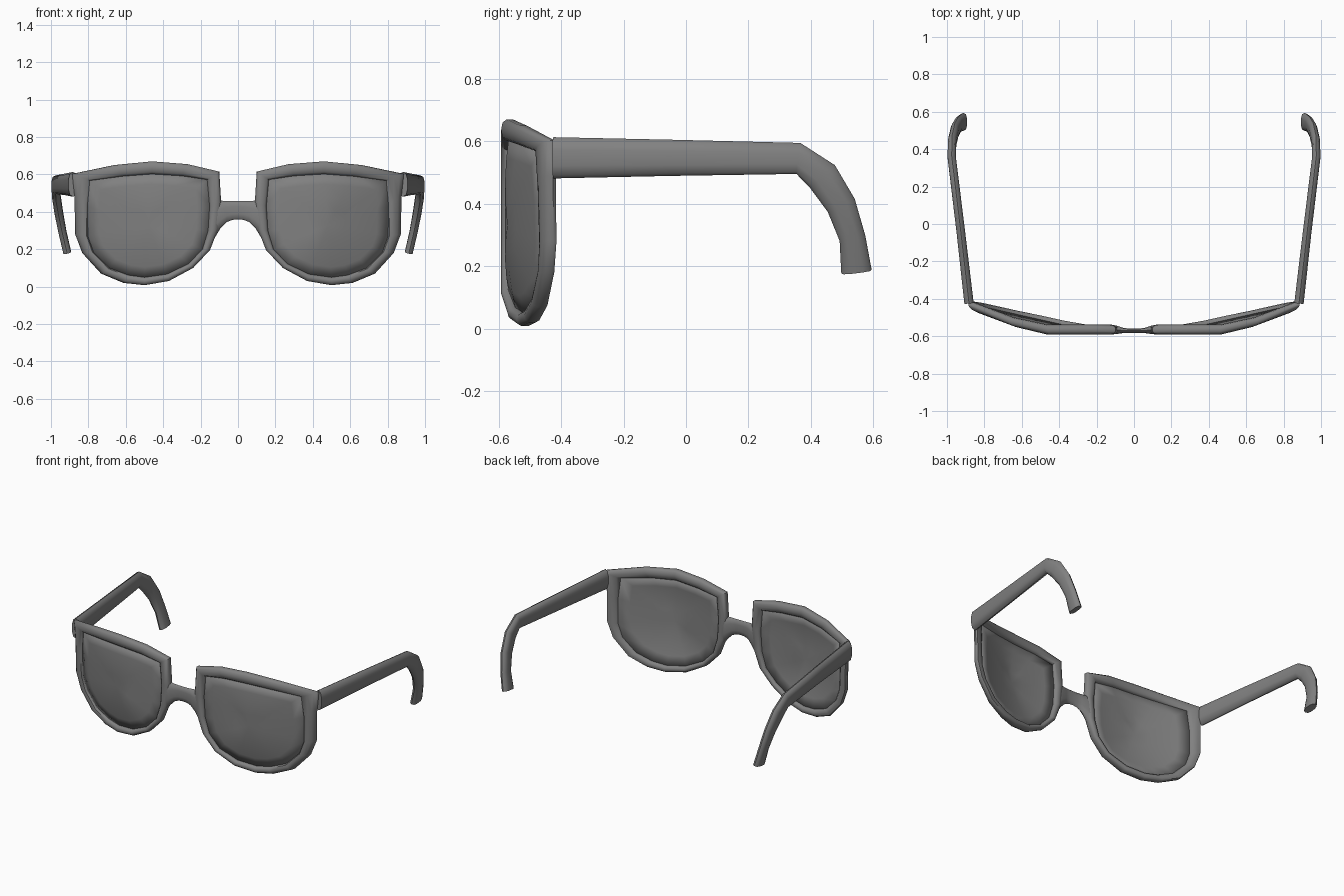
import bpy, bmesh, math
from mathutils import Vector

if "Cube" in bpy.data.objects:
    bpy.data.objects.remove(bpy.data.objects["Cube"], do_unlink=True)


def material(name, value):
    m = bpy.data.materials.new(name)
    m.use_nodes = True
    colour = (value, value, value, 1)
    m.diffuse_color = colour
    m.node_tree.nodes["Principled BSDF"].inputs["Base Color"].default_value = colour
    return m


GREY = material("grey plastic", 0.22)
SIDES = 10


def finish(name, bm, angle=50):
    bmesh.ops.recalc_face_normals(bm, faces=bm.faces)
    mesh = bpy.data.meshes.new(name)
    bm.to_mesh(mesh)
    bm.free()
    mesh.materials.append(GREY)
    ob = bpy.data.objects.new(name, mesh)
    bpy.context.collection.objects.link(ob)
    bpy.ops.object.select_all(action='DESELECT')
    ob.select_set(True)
    bpy.context.view_layer.objects.active = ob
    bpy.ops.object.shade_smooth_by_angle(angle=math.radians(angle))
    return ob


def loft(name, rings, closed=False):
    """Skin a list of point rings, joined end to end or capped."""
    bm = bmesh.new()
    loops = [[bm.verts.new(p) for p in ring] for ring in rings]
    pairs = list(zip(loops, loops[1:]))
    if closed:
        pairs.append((loops[-1], loops[0]))
    for a, b in pairs:
        for i in range(len(a)):
            j = (i + 1) % len(a)
            bm.faces.new((a[i], a[j], b[j], b[i]))
    if not closed:
        bm.faces.new(loops[0])
        bm.faces.new(loops[-1])
    return finish(name, bm)


def oval(centre, u, v, power=0.8):
    """Rounded section spanned by the half axes u and v."""
    def soft(t):
        return math.copysign(abs(t) ** power, t)
    angles = [math.tau * (k + 0.5) / SIDES for k in range(SIDES)]
    return [centre + u * soft(math.cos(a)) + v * soft(math.sin(a)) for a in angles]


def interp(x, pts):
    if x <= pts[0][0]:
        return pts[0][1]
    for (x0, y0), (x1, y1) in zip(pts, pts[1:]):
        if x <= x1:
            return y0 + (y1 - y0) * (x - x0) / (x1 - x0)
    return pts[-1][1]


# Wrap of the front: brow bends late, lower rim bends early
BROW = [(0.46, -0.565), (0.66, -0.52), (0.89, -0.43)]
LOWER = [(0.28, -0.565), (0.87, -0.433)]


def on_front(x, z):
    t = min(max((z - 0.2) / 0.4, 0), 1)
    return Vector((x, interp(x, LOWER) * (1 - t) + interp(x, BROW) * t, z))


# Rim stations: outer x, z and inner x, z
RIM = [(0.10, 0.615, 0.165, 0.572), (0.27, 0.655, 0.30, 0.592),
       (0.46, 0.67, 0.46, 0.602), (0.66, 0.65, 0.62, 0.59),
       (0.885, 0.603, 0.795, 0.567), (0.872, 0.49, 0.808, 0.43),
       (0.868, 0.28, 0.805, 0.27), (0.83, 0.18, 0.775, 0.185),
       (0.73, 0.07, 0.69, 0.10), (0.61, 0.02, 0.59, 0.062),
       (0.50, 0.008, 0.50, 0.05), (0.37, 0.03, 0.38, 0.067),
       (0.24, 0.10, 0.265, 0.122), (0.15, 0.195, 0.19, 0.20),
       (0.105, 0.31, 0.16, 0.30), (0.09, 0.45, 0.152, 0.43)]

# Temple stations: x, y, z, half height, half thickness
TEMPLE = [(0.882, -0.425, 0.547, 0.066, 0.026), (0.925, -0.05, 0.547, 0.058, 0.024),
          (0.975, 0.36, 0.545, 0.05, 0.023), (0.972, 0.437, 0.487, 0.054, 0.023),
          (0.958, 0.497, 0.395, 0.048, 0.023), (0.938, 0.533, 0.29, 0.042, 0.022),
          (0.913, 0.546, 0.182, 0.049, 0.022)]


def flip(points, s):
    return [Vector((p.x * s, p.y, p.z)) for p in points]


def rim(side, s):
    rings = []
    for ox, oz, ix, iz in RIM:
        a, b = on_front(ox, oz), on_front(ix, iz)
        depth = Vector((0.25 * (ox > 0.6), 1, 0)).normalized() * 0.027
        rings.append(flip(oval((a + b) / 2, (a - b) * 0.52, depth), s))
    loft(side + "_rim", rings, closed=True)


def lens(side, s):
    # Domed sheet shrinking from the inner rim to its centre
    bm = bmesh.new()
    edge = [on_front(ix, iz) for _, _, ix, iz in RIM]
    mid = on_front(0.48, 0.33)
    loops = []
    for k in (1.02, 0.8, 0.55, 0.28):
        bulge = Vector((0, -0.035 * (1 - k * k), 0))
        ring = [mid + (p - mid) * k + bulge for p in edge]
        loops.append([bm.verts.new(p) for p in flip(ring, s)])
    tip = bm.verts.new(flip([mid + Vector((0, -0.035, 0))], s)[0])
    for a, b in zip(loops, loops[1:]):
        for i in range(len(a)):
            j = (i + 1) % len(a)
            bm.faces.new((a[i], a[j], b[j], b[i]))
    for i, v in enumerate(loops[-1]):
        bm.faces.new((v, loops[-1][(i + 1) % len(edge)], tip))
    ob = finish(side + "_lens", bm)
    mod = ob.modifiers.new("thickness", 'SOLIDIFY')
    mod.thickness = 0.008
    mod.offset = 0


def temple(side, s):
    rings = []
    centres = [Vector(t[:3]) for t in TEMPLE]
    for i, (x, y, z, h, w) in enumerate(TEMPLE):
        along = centres[min(i + 1, len(TEMPLE) - 1)] - centres[max(i - 1, 0)]
        wide = Vector((1, 0, 0)) - along * (along.x / along.length_squared)
        wide.normalize()
        tall = wide.cross(along.normalized())
        rings.append(flip(oval(centres[i], wide * w, tall * h), s))
    loft(side + "_temple", rings)


for side, s in (("left", 1), ("right", -1)):
    rim(side, s)
    lens(side, s)
    temple(side, s)

# Bridge: thin waist flaring into both rims (x, top, bottom, half depth)
HALF = [(0.125, 0.47, 0.26, 0.025), (0.095, 0.46, 0.31, 0.024),
        (0.06, 0.458, 0.345, 0.015), (0.03, 0.457, 0.357, 0.012)]
STATIONS = [(-x, t, b, d) for x, t, b, d in HALF] + [(0, 0.457, 0.36, 0.012)] + HALF[::-1]
loft("nose_bridge", [oval(Vector((x, -0.565 - 0.4 * (0.025 - d), (t + b) / 2)),
                          Vector((0, d, 0)), Vector((0, 0, (t - b) / 2)))
                     for x, t, b, d in STATIONS])
